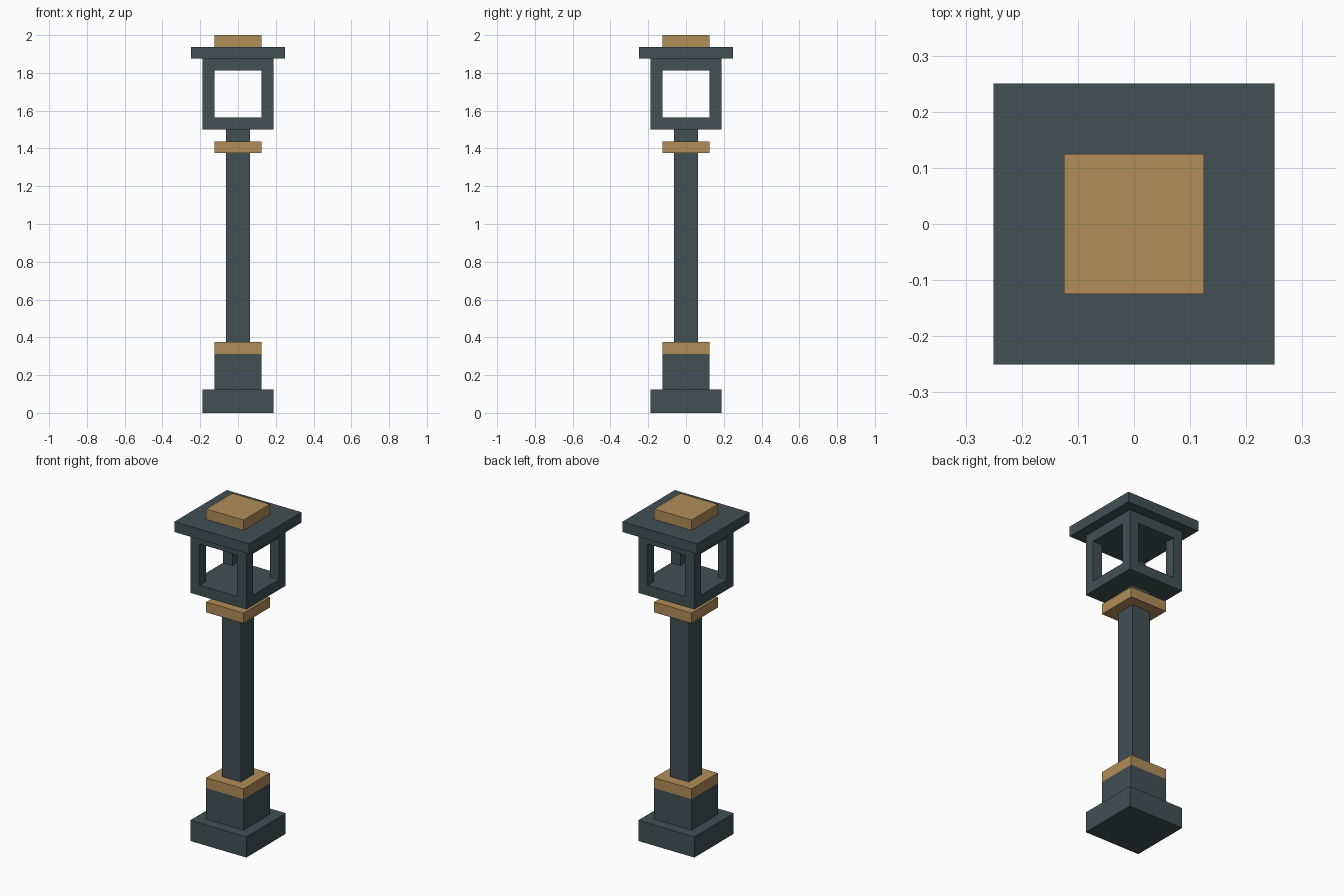
import bpy

cube = bpy.data.objects.get("Cube")
if cube:
    bpy.data.objects.remove(cube, do_unlink=True)


def make_material(name, color):
    mat = bpy.data.materials.new(name)
    mat.use_nodes = True
    mat.diffuse_color = color
    mat.node_tree.nodes["Principled BSDF"].inputs["Base Color"].default_value = color
    return mat


slate = make_material("dark_slate", (0.054, 0.080, 0.088, 1))
brass = make_material("brass", (0.445, 0.270, 0.098, 1))


def block(name, width, bottom, top, mat, x=0, y=0):
    """Square block of the given width between two heights."""
    bpy.ops.mesh.primitive_cube_add(size=1, location=(x, y, (bottom + top) / 2))
    obj = bpy.context.object
    obj.name = name
    obj.scale = (width, width, top - bottom)
    bpy.ops.object.transform_apply(location=False, rotation=False, scale=True)
    obj.data.materials.append(mat)
    return obj


# Stepped base
block("base_foot", 0.375, 0, 0.125, slate)
block("base_plinth", 0.25, 0.125, 0.3125, slate)
block("base_trim", 0.25, 0.3125, 0.375, brass)

# Post and its collar
block("post", 0.125, 0.375, 1.5, slate)
block("post_collar", 0.25, 1.375, 1.4375, brass)

# Open lantern: floor, four corner bars and ceiling
block("lantern_floor", 0.375, 1.5, 1.5625, slate)
block("lantern_ceiling", 0.375, 1.8125, 1.875, slate)
bar = 0.0625
offset = (0.375 - bar) / 2
for side, sx in (("left", 1), ("right", -1)):
    for end, sy in (("front", -1), ("back", 1)):
        block(f"lantern_bar_{end}_{side}", bar, 1.5625, 1.8125, slate,
              sx * offset, sy * offset)

# Flat roof and cap
block("roof", 0.5, 1.875, 1.9375, slate)
block("roof_cap", 0.25, 1.9375, 2.0, brass)
